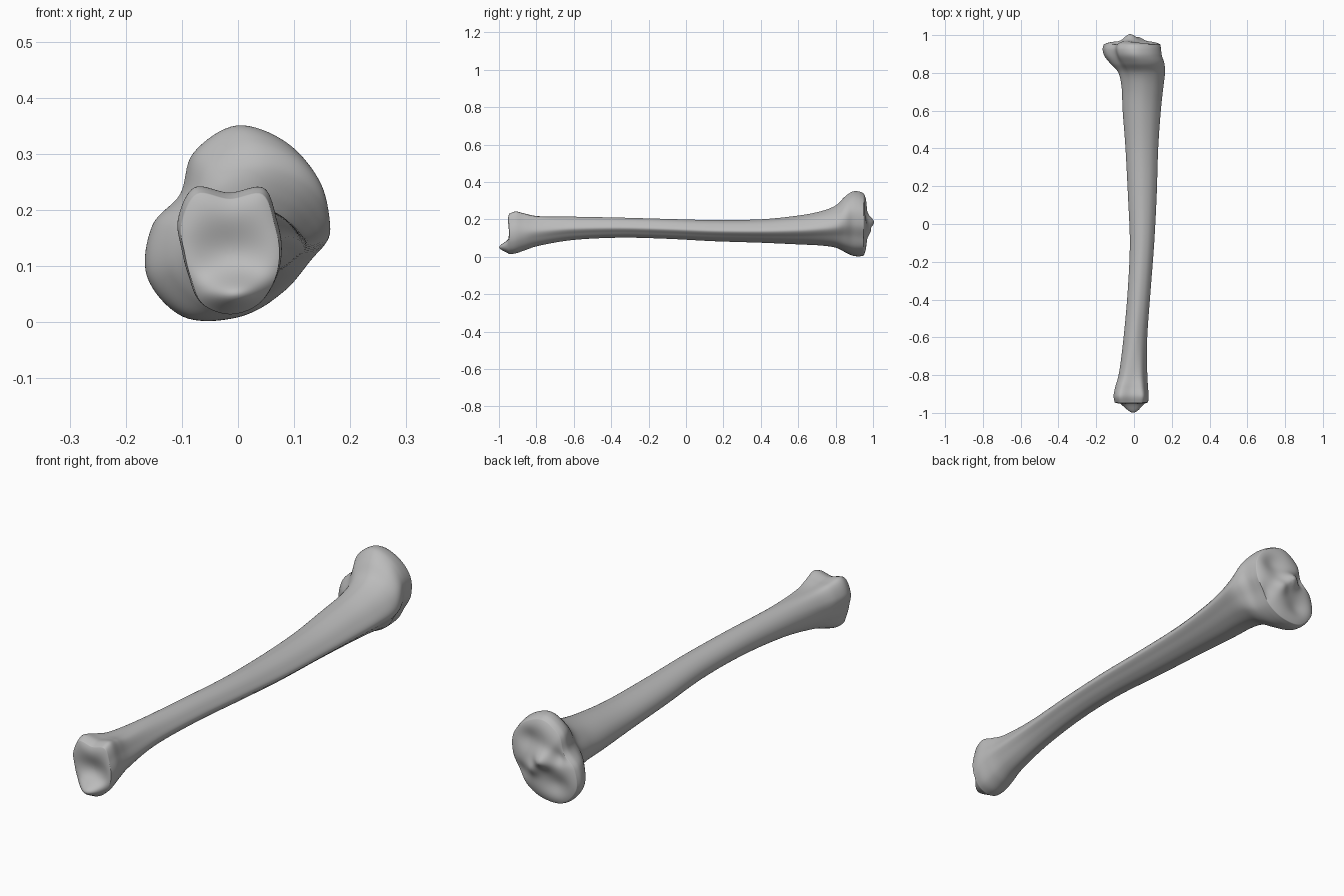
import bpy
import bmesh
from math import cos, sin, tau, exp, radians
from mathutils import Vector

cube = bpy.data.objects.get("Cube")
if cube:
    bpy.data.objects.remove(cube, do_unlink=True)

SIDES_PER_STEP = 8
RINGS_PER_SECTION = 7
CAP_RINGS = 22


def spline(a, b, c, d, t):
    """Smooth blend from b to c."""
    return b + (c - a) * (t / 2) + (a * 2 - b * 5 + c * 4 - d) * (t * t / 2) \
        + (b * 3 - a - c * 3 + d) * (t ** 3 / 2)


def outline(radii):
    """Closed smooth outline from evenly spaced radii, fitted to a box from 0 to 1."""
    n = len(radii)
    knots = [Vector((r * cos(tau * i / n), r * sin(tau * i / n))) for i, r in enumerate(radii)]
    pts = [spline(knots[i - 1], knots[i], knots[(i + 1) % n], knots[(i + 2) % n], k / SIDES_PER_STEP)
           for i in range(n) for k in range(SIDES_PER_STEP)]
    low = [min(p[a] for p in pts) for a in (0, 1)]
    high = [max(p[a] for p in pts) for a in (0, 1)]
    return [Vector([(p[a] - low[a]) / (high[a] - low[a]) for a in (0, 1)]) for p in pts]


# Cross-section outlines, counter-clockwise from the left (+x) side
ankle = outline([95, 100, 125, 100, 126, 107, 86, 86, 105, 110, 107, 98])
shaft = outline([100, 93, 95, 100, 98, 97, 98, 98, 97, 92, 82, 82])
knee = outline([145, 165, 174, 180, 152, 115, 150, 184, 190, 167, 148, 130])

# Sections: y, min x, max x, min z, max z, ankle share, knee share
sections = [Vector(s) for s in (
    (-.945, -.102, .074, .014, .23, 1, 0),
    (-.91, -.108, .078, .018, .242, 1, 0),
    (-.86, -.1, .074, .035, .232, .8, 0),
    (-.78, -.08, .07, .06, .219, .4, 0),
    (-.6, -.055, .07, .09, .214, 0, 0),
    (-.35, -.033, .088, .102, .209, 0, 0),
    (-.1, -.022, .107, .096, .202, 0, 0),
    (.15, -.032, .12, .083, .196, 0, 0),
    (.4, -.045, .128, .075, .2, 0, 0),
    (.6, -.06, .142, .066, .22, 0, 0),
    (.72, -.066, .155, .06, .243, 0, .1),
    (.8, -.085, .165, .048, .274, 0, .35),
    (.85, -.128, .162, .024, .322, 0, .75),
    (.89, -.157, .148, .006, .348, 0, 1),
    (.925, -.166, .143, .002, .349, 0, 1),
    (.95, -.16, .14, .006, .338, 0, 1))]


def ring_points(s):
    y, x0, x1, z0, z1, wa, wk = s
    pts = []
    for a, m, k in zip(ankle, shaft, knee):
        p = a * wa + k * wk + m * (1 - wa - wk)
        pts.append(Vector((x0 + (x1 - x0) * p.x, y, z0 + (z1 - z0) * p.y)))
    return pts


def bump(p, x, z, rx, rz):
    return exp(-((p.x - x) / rx) ** 2 - ((p.z - z) / rz) ** 2)


def ankle_face(p, s):
    """Shallow joint surface with the tip projecting below it."""
    fade = 1 - s ** 5
    return -.01 * fade + fade * (.02 * bump(p, -.015, .125, .07, .05)
                                 - .056 * bump(p, 0, .045, .06, .034))


def knee_face(p, s):
    """Two dished joint surfaces divided by a raised crest."""
    fade = 1 - s ** 5
    dishes = bump(p, .06, .25, .06, .05) + bump(p, -.075, .085, .06, .05)
    notch = bump(p, -.09, .21, .03, .03) + bump(p, .1, .1, .035, .035)
    return fade * (.02 - .02 * dishes - .02 * notch
                   + .036 * bump(p, -.02, .185, .04, .035)
                   + .018 * bump(p, .025, .14, .03, .03))


bm = bmesh.new()


def add_ring(points):
    return [bm.verts.new(p) for p in points]


def bridge(a, b):
    n = len(a)
    for i in range(n):
        j = (i + 1) % n
        bm.faces.new((a[i], a[j], b[j], b[i]))


def cap(edge, relief):
    """Close an open end with shrinking rings shaped by a relief function."""
    base = [v.co.copy() for v in edge]
    centre = Vector([(min(p[a] for p in base) + max(p[a] for p in base)) / 2 for a in range(3)])
    previous = edge
    for r in range(1, CAP_RINGS):
        s = 1 - (r / CAP_RINGS) ** 1.4
        pts = [centre.lerp(p, s) for p in base]
        for p in pts:
            p.y += relief(p, s)
        current = add_ring(pts)
        bridge(previous, current)
        previous = current
    tip = centre.copy()
    tip.y += relief(centre, 0)
    tip = bm.verts.new(tip)
    for i, v in enumerate(previous):
        bm.faces.new((v, previous[(i + 1) % len(previous)], tip))


# Body of the bone, lofted from ankle to knee
last = len(sections) - 1
rings = []
for i in range(last):
    a, b, c, d = (sections[min(max(i + o, 0), last)] for o in (-1, 0, 1, 2))
    for k in range(RINGS_PER_SECTION):
        rings.append(add_ring(ring_points(spline(a, b, c, d, k / RINGS_PER_SECTION))))
rings.append(add_ring(ring_points(sections[last])))
for a, b in zip(rings, rings[1:]):
    bridge(a, b)

# Joint surfaces
cap(rings[0], ankle_face)
cap(rings[-1], knee_face)

bmesh.ops.recalc_face_normals(bm, faces=bm.faces)
mesh = bpy.data.meshes.new("shin_bone")
bm.to_mesh(mesh)
bm.free()
bone = bpy.data.objects.new("shin_bone", mesh)
bpy.context.collection.objects.link(bone)

# Bone colour
grey = bpy.data.materials.new("bone_grey")
grey.use_nodes = True
colour = (.5, .5, .5, 1)
grey.diffuse_color = colour
grey.node_tree.nodes["Principled BSDF"].inputs["Base Color"].default_value = colour
mesh.materials.append(grey)

bpy.ops.object.select_all(action="DESELECT")
bone.select_set(True)
bpy.context.view_layer.objects.active = bone
bpy.ops.object.shade_smooth_by_angle(angle=radians(60))
